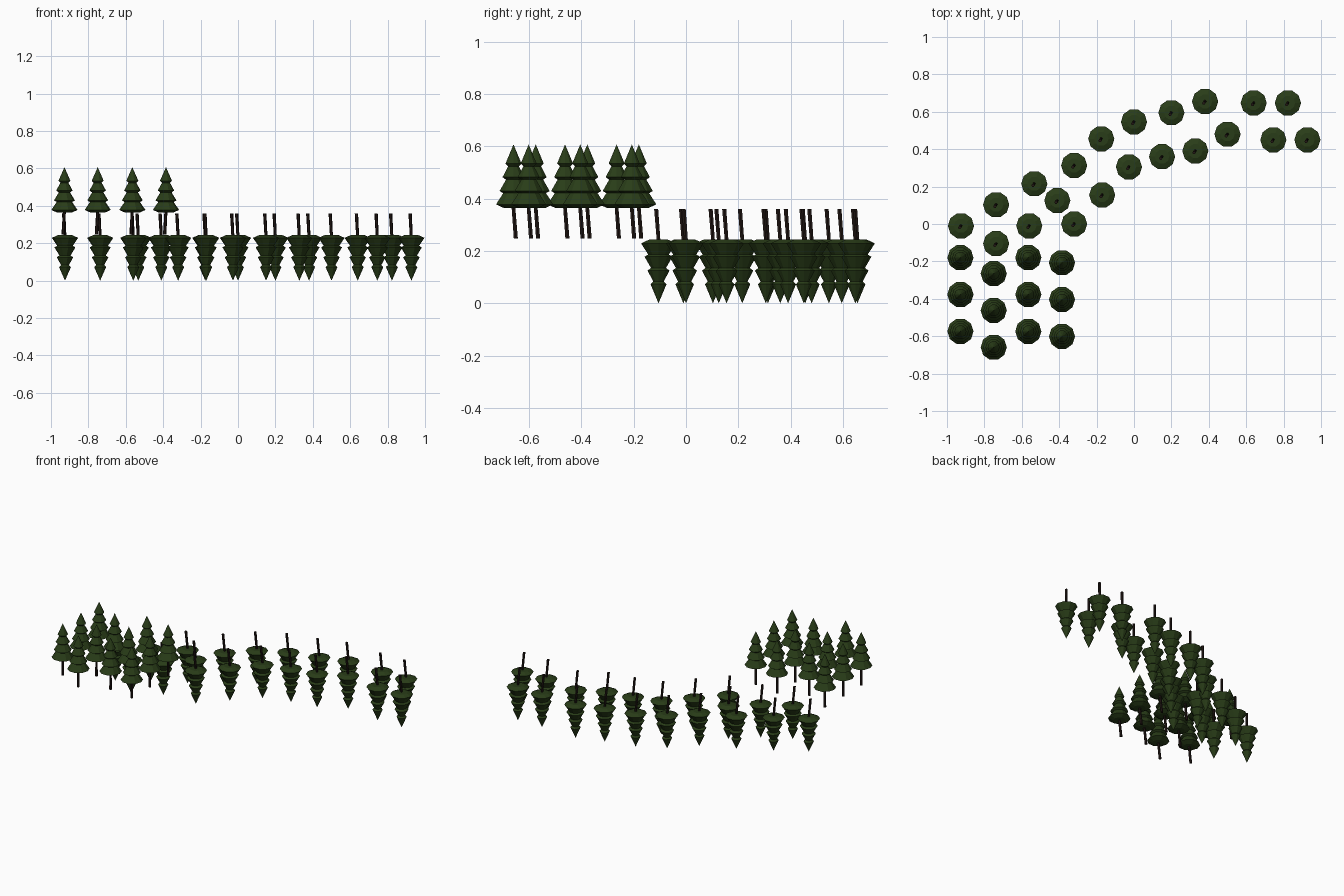
import bpy, bmesh, math
from mathutils import Vector

if "Cube" in bpy.data.objects:
    bpy.data.objects.remove(bpy.data.objects["Cube"])

SIDES = 10
H = 0.36  # height of one tree


def material(name, color):
    m = bpy.data.materials.new(name)
    m.diffuse_color = color
    m.use_nodes = True
    m.node_tree.nodes["Principled BSDF"].inputs["Base Color"].default_value = m.diffuse_color
    return m


leaf = material("needles", (0.022, 0.046, 0.009, 1))
bark = material("bark", (0.016, 0.009, 0.007, 1))


def lathe(bm, rings, sides, mat):
    """Closed flat-faced solid from rings of (x, y, z, radius)."""
    loops = []
    for x, y, z, r in rings:
        n = sides if r > 0 else 1
        loops.append([bm.verts.new((x + r * math.cos(2 * math.pi * i / sides),
                                    y + r * math.sin(2 * math.pi * i / sides), z))
                      for i in range(n)])
    faces = []
    for a, b in zip(loops, loops[1:]):
        for i in range(sides):
            j = (i + 1) % sides
            if len(b) == 1:
                faces.append(bm.faces.new((a[i], a[j], b[0])))
            else:
                faces.append(bm.faces.new((a[i], a[j], b[j], b[i])))
    for loop in (loops[0], loops[-1]):
        if len(loop) > 1:
            faces.append(bm.faces.new(loop))
    for f in faces:
        f.material_index = mat


bm = bmesh.new()
# slightly leaning trunk
lathe(bm, [(-0.007, 0.009, 0, 0.009), (0, -0.001, 0.13, 0.008), (0, 0, 0.2, 0.006)], 6, 1)
# four stacked needle tiers: rim height, rim radius, tip height
for z, r, tip in ((0.131, 0.07, 0.235), (0.182, 0.056, 0.275),
                  (0.235, 0.044, 0.315), (0.287, 0.032, H)):
    lathe(bm, [(0, 0, z - 0.014, r * 0.55), (0, 0, z, r), (0, 0, tip, 0)], SIDES, 0)
bmesh.ops.recalc_face_normals(bm, faces=bm.faces)
tree = bpy.data.meshes.new("pine_tree")
bm.to_mesh(tree)
bm.free()
tree.materials.append(leaf)
tree.materials.append(bark)


def plant(name, spots, z, flip):
    for x, y in spots:
        ob = bpy.data.objects.new(name, tree)
        ob.location = (x, y, z)
        ob.rotation_euler = (math.pi if flip else 0, 0, 0)
        bpy.context.collection.objects.link(ob)


# upright grove: four staggered columns of three
columns = ((-0.928, -0.18), (-0.75, -0.265), (-0.565, -0.18), (-0.385, -0.207))
grove = [(x, y - 0.197 * k) for x, y in columns for k in range(3)]
plant("upright_pine", grove, 0.247, False)

# upside-down trees along the curved band
outer = [(-0.925, -0.01), (-0.737, 0.103), (-0.533, 0.215), (-0.32, 0.313), (-0.175, 0.455),
         (0, 0.546), (0.2, 0.595), (0.38, 0.655), (0.64, 0.647), (0.823, 0.647)]
inner = [(-0.737, -0.105), (-0.56, -0.01), (-0.41, 0.125), (-0.32, 0), (-0.17, 0.155),
         (-0.027, 0.305), (0.15, 0.36), (0.328, 0.39), (0.5, 0.48), (0.745, 0.45), (0.927, 0.45)]
plant("hanging_pine", outer + inner, H, True)
